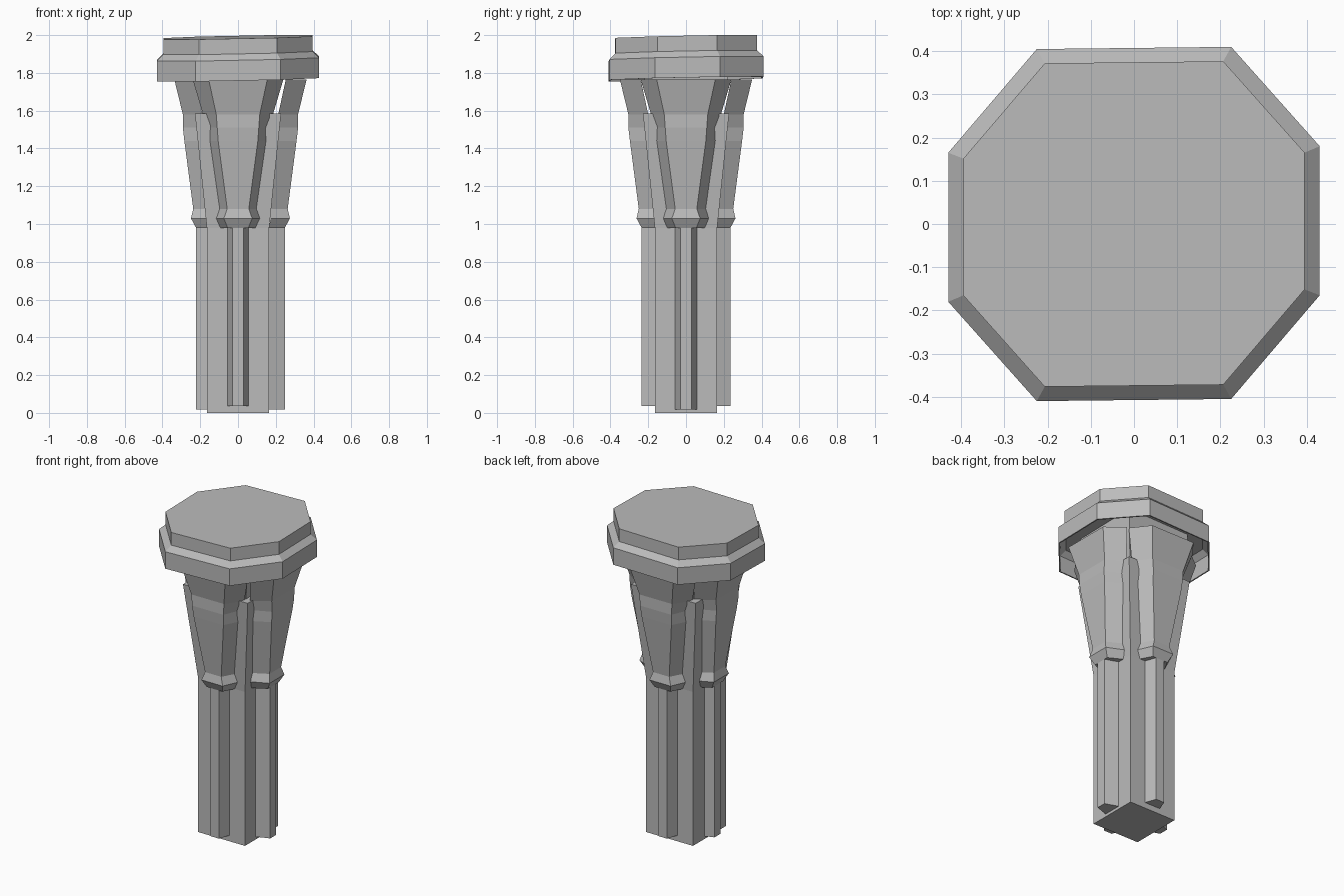
import bpy, bmesh
from math import pi
from mathutils import Matrix, Vector

cube = bpy.data.objects.get("Cube")
if cube:
    bpy.data.objects.remove(cube, do_unlink=True)

stone = bpy.data.materials.new("grey_stone")
stone.use_nodes = True
COLOUR = (0.5, 0.5, 0.5, 1)
stone.diffuse_color = COLOUR
stone.node_tree.nodes["Principled BSDF"].inputs["Base Color"].default_value = COLOUR


def loft(name, sections, transform=Matrix()):
    """Join equal-sized rings of points into a closed, flat-shaded solid."""
    bm = bmesh.new()
    rings = [[bm.verts.new(transform @ Vector(p)) for p in s] for s in sections]
    for low, high in zip(rings, rings[1:]):
        for i in range(len(low)):
            j = (i + 1) % len(low)
            bm.faces.new((low[i], low[j], high[j], high[i]))
    bm.faces.new(rings[0])
    bm.faces.new(rings[-1])
    bmesh.ops.recalc_face_normals(bm, faces=bm.faces)
    mesh = bpy.data.meshes.new(name)
    bm.to_mesh(mesh)
    bm.free()
    mesh.materials.append(stone)
    obj = bpy.data.objects.new(name, mesh)
    bpy.context.collection.objects.link(obj)
    return obj


def square(h, z):
    return [(-h, -h, z), (h, -h, z), (h, h, z), (-h, h, z)]


def trapezoid(z, outer, half_outer, root, half_root):
    return [(-half_root, -root, z), (-half_outer, -outer, z),
            (half_outer, -outer, z), (half_root, -root, z)]


def octagon(inset, z):
    """Slightly uneven octagon that leans with the settled cap."""
    s = 1 - inset / 0.43
    corners = [(-0.225, -0.41), (0.225, -0.405), (0.43, -0.165), (0.43, 0.18),
               (0.225, 0.41), (-0.225, 0.405), (-0.43, 0.165), (-0.43, -0.18)]
    return [(x * s, y * s, z + 0.02 * (x + y) * s) for x, y in corners]


# Square shaft whose corners lean out to form the four posts
loft("shaft", [square(0.165, 0), square(0.165, 0.98), square(0.228, 1.585)])

# Ribs and flared brackets on all four sides
# height, outer reach, outer half width, root reach, root half width
BRACKET = [
    (0.98, 0.235, 0.055, 0.15, 0.10),
    (1.03, 0.262, 0.075, 0.16, 0.12),
    (1.08, 0.250, 0.057, 0.16, 0.105),
    (1.44, 0.297, 0.105, 0.20, 0.155),
    (1.51, 0.305, 0.11, 0.20, 0.155),
    (1.58, 0.305, 0.115, 0.20, 0.185),
    (1.765, 0.350, 0.155, 0.24, 0.24),
]
for i, side in enumerate(("front", "left", "back", "right")):
    offset = 0.013 if i % 2 else 0
    place = Matrix.Translation((offset, 0, 0)) @ Matrix.Rotation(i * pi / 2, 4, "Z")
    bottom = 0.018 if i % 2 else 0.037
    loft(side + "_rib", [trapezoid(z, 0.235, 0.03, 0.15, 0.06)
                         for z in (bottom, 0.99)], place)
    loft(side + "_bracket", [trapezoid(*row) for row in BRACKET], place)

# Hidden neck joining the brackets to the cap
loft("neck", [square(0.17, 1.5), square(0.22, 1.77), square(0.22, 1.92)])

# Stepped cap with a hollow underside
loft("cap", [octagon(0.04, 1.9), octagon(0.008, 1.87), octagon(0.008, 1.767),
             octagon(0, 1.767), octagon(0, 1.875), octagon(0.035, 1.908),
             octagon(0.035, 1.989)])
